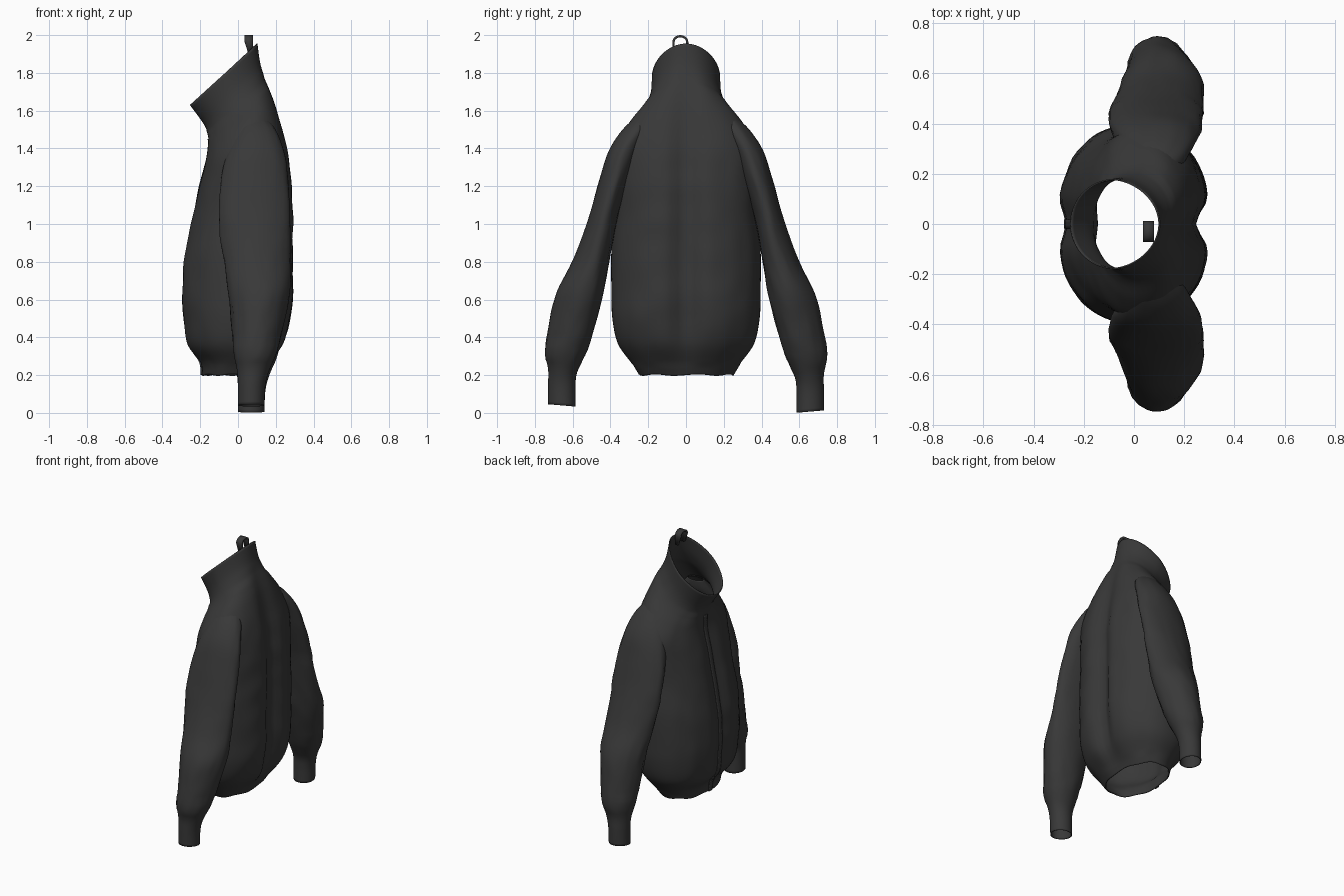
import bpy, bmesh, math
from mathutils import Vector, noise

if "Cube" in bpy.data.objects:
    bpy.data.objects.remove(bpy.data.objects["Cube"])

cloth = bpy.data.materials.new("dark_cloth")
cloth.diffuse_color = (0.04, 0.04, 0.04, 1)
cloth.use_nodes = True
cloth.node_tree.nodes["Principled BSDF"].inputs["Base Color"].default_value = cloth.diffuse_color


def catmull(rows, steps):
    """Smoothly interpolate a list of parameter rows."""
    out = []
    for i in range(len(rows) - 1):
        a, b, c, d = (rows[max(0, min(len(rows) - 1, i + k))] for k in (-1, 0, 1, 2))
        for s in range(steps):
            t = s / steps
            out.append([0.5 * (2 * q + (r - p) * t + (2 * p - 5 * q + 4 * r - w) * t * t
                               + (3 * q - p - 3 * r + w) * t ** 3)
                        for p, q, r, w in zip(a, b, c, d)])
    return out + [list(rows[-1])]


def loft(name, rings, thickness, closed=True):
    """Skin a list of point rings into a smooth cloth tube or strip."""
    bm = bmesh.new()
    vs = [[bm.verts.new(p) for p in r] for r in rings]
    n = len(vs[0])
    for lo, hi in zip(vs, vs[1:]):
        for k in range(n if closed else n - 1):
            j = (k + 1) % n
            bm.faces.new((lo[k], lo[j], hi[j], hi[k]))
    bmesh.ops.recalc_face_normals(bm, faces=bm.faces)
    me = bpy.data.meshes.new(name)
    bm.to_mesh(me)
    bm.free()
    ob = bpy.data.objects.new(name, me)
    bpy.context.collection.objects.link(ob)
    me.materials.append(cloth)
    m = ob.modifiers.new("thickness", 'SOLIDIFY')
    m.thickness = thickness
    m.offset = -1 if closed else 0
    bpy.ops.object.select_all(action='DESELECT')
    bpy.context.view_layer.objects.active = ob
    ob.select_set(True)
    bpy.ops.object.shade_smooth_by_angle(angle=math.radians(60))
    return ob


def wrinkle(x, y, z, amount):
    return amount * noise.noise(Vector((x * 5, y * 5, z * 7)))


# Torso and collar rows: front x, front z, back x, back z, half width, fold depth
torso = [
    (-0.19, 0.20, 0.13, 0.20, 0.25, 0.00),
    (-0.205, 0.27, 0.17, 0.26, 0.29, 0.06),
    (-0.275, 0.36, 0.25, 0.37, 0.36, 0.16),
    (-0.302, 0.50, 0.292, 0.50, 0.39, 0.20),
    (-0.307, 0.65, 0.302, 0.65, 0.395, 0.20),
    (-0.285, 0.85, 0.302, 0.88, 0.395, 0.20),
    (-0.25, 1.04, 0.302, 1.08, 0.375, 0.20),
    (-0.215, 1.20, 0.29, 1.26, 0.38, 0.20),
    (-0.18, 1.33, 0.262, 1.43, 0.385, 0.17),
    (-0.165, 1.42, 0.217, 1.60, 0.31, 0.13),
    (-0.165, 1.47, 0.17, 1.73, 0.225, 0.08),
    (-0.185, 1.53, 0.125, 1.84, 0.188, 0.03),
    (-0.255, 1.63, 0.103, 1.955, 0.18, 0.00),
]


def torso_point(row, ang):
    xf, zf, xb, zb, w, fold = row
    power = 1.0 if zb > 1.75 else 0.9
    bend = lambda v: math.copysign(abs(v) ** power, v)
    u, y = bend(math.cos(ang)), w * bend(math.sin(ang))
    if u > 0 and zb > 1.7:            # collar narrows towards the back
        y *= 1 - 0.1 * u * min(1, (zb - 1.7) / 0.15)
    crease = fold * math.exp(-(y / 0.07) ** 2) * (1 if u > 0 else 0.6)
    z = (zf + zb) / 2 + u * (zb - zf) / 2
    k = 1 - crease + wrinkle(u, y, z, 0.03 if fold > 0.05 else 0)
    x = (xf + xb) / 2 + u * k * (xb - xf) / 2
    if z < 0.25:                      # wavy hem
        z += 0.004 * math.sin(ang * 7)
    return (x, y, z)


SEG = 72
rows = catmull(torso, 5)
loft("jacket_body", [[torso_point(r, 2 * math.pi * k / SEG) for k in range(SEG)]
                     for r in rows], 0.006)

# Zip placket running down the front crease
strip = []
for r in rows[:-12]:
    x, y, z = torso_point(r, math.pi)
    strip.append([(x - 0.004, s * 0.018, z) for s in (-1, -0.3, 0.3, 1)])
loft("front_zip", strip, 0.008, closed=False)

# Sleeve rows: front x, back x, inner y, outer y, height
sleeve = [
    (0.02, 0.14, 0.19, 0.26, 1.57),
    (-0.01, 0.20, 0.20, 0.335, 1.50),
    (-0.05, 0.24, 0.25, 0.408, 1.39),
    (-0.09, 0.265, 0.30, 0.457, 1.24),
    (-0.10, 0.275, 0.365, 0.52, 1.02),
    (-0.075, 0.275, 0.405, 0.60, 0.80),
    (-0.05, 0.275, 0.435, 0.685, 0.63),
    (-0.035, 0.245, 0.475, 0.722, 0.47),
    (-0.025, 0.21, 0.522, 0.747, 0.31),
    (-0.005, 0.165, 0.575, 0.73, 0.20),
    (0.00, 0.145, 0.585, 0.73, 0.12),
    (0.00, 0.14, 0.585, 0.73, 0.01),
]


def build_sleeve(name, side, lift):
    rings = []
    for xf, xb, yi, yo, z in catmull(sleeve, 5):
        ring = []
        for k in range(36):
            a = 2 * math.pi * k / 36
            c, s = math.cos(a), math.sin(a)
            f = 1 + (wrinkle(c, s * side, z + side, 0.04) if z > 0.25 else 0)
            taper = 1 - 0.15 * s if 0.35 < z < 1.0 else 1 - 0.05 * s
            x = (xf + xb) / 2 + c * f * taper * (xb - xf) / 2
            y = (yi + yo) / 2 + s * f * (yo - yi) / 2
            drop = 0.006 * s if z < 0.25 else 0
            ring.append((x, side * y, z + drop + lift * max(0, 1 - z)))
        rings.append(ring)
    loft(name, rings, 0.005)


build_sleeve("right_sleeve", 1, -0.003)
build_sleeve("left_sleeve", -1, 0.03)

# Hanging loop at the back of the collar
arch = [(-0.066, 1.90), (-0.066, 1.965)]
arch += [(-0.03 - 0.036 * math.cos(math.pi * i / 10), 1.965 + 0.029 * math.sin(math.pi * i / 10))
         for i in range(1, 10)]
arch += [(0.006, 1.965), (0.006, 1.90)]
loft("hanging_loop", [[(0.035 + 0.02 * max(0, 1.95 - z) / 0.05, y, z), (0.08, y, z)]
                      for y, z in arch], 0.012, closed=False)
